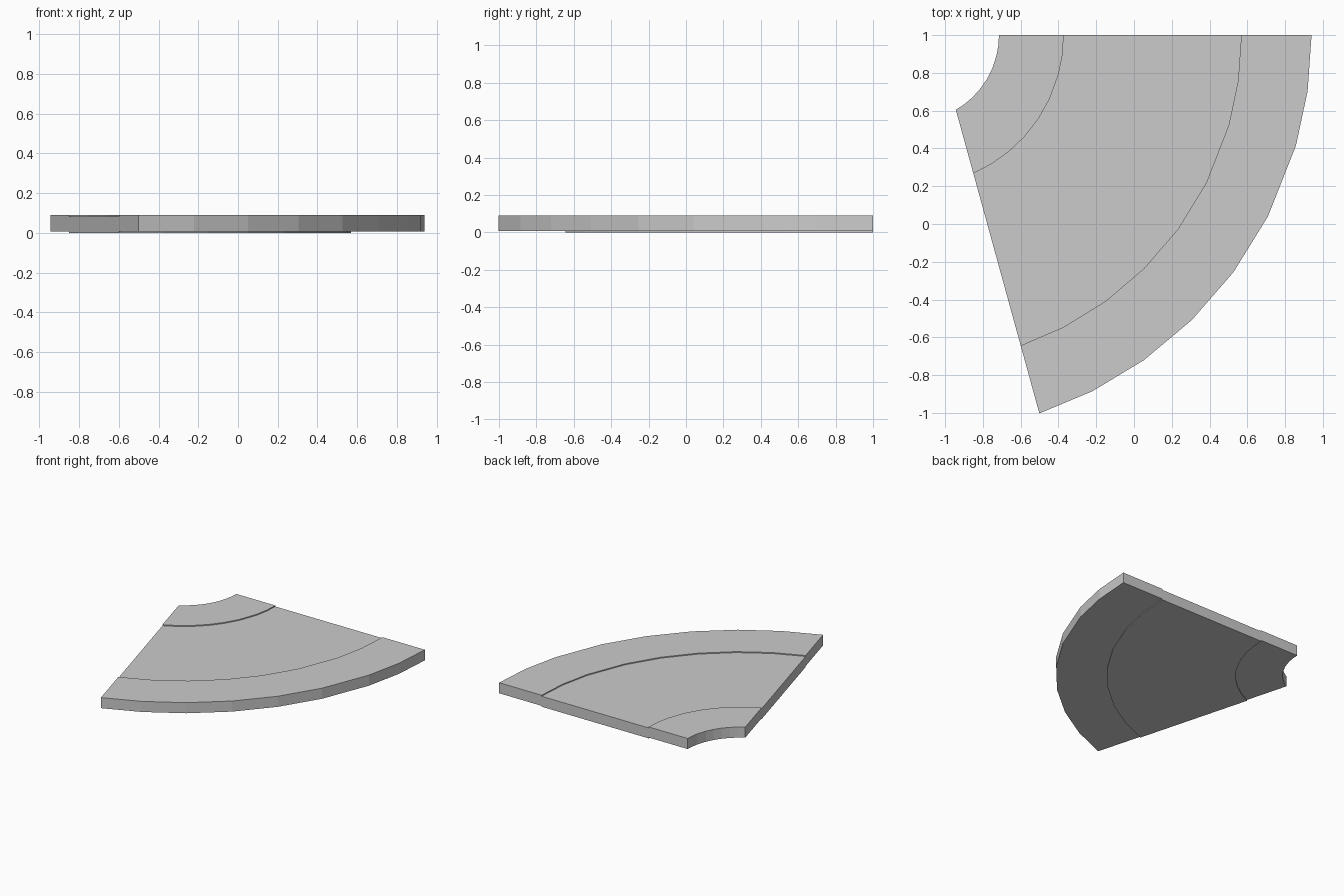
import bpy, bmesh
from math import asin, cos, sin, radians

if "Cube" in bpy.data.objects:
    bpy.data.objects.remove(bpy.data.objects["Cube"])

CX, CY = -1.172, 1.0          # centre of the arcs
CUT_ANGLE, CUT_OFFSET = radians(74.62), 0.1157   # slanted straight side

# Uneven arc divisions, as fractions of the full sweep
STEPS = [0, 0.113, 0.225, 0.378, 0.51, 0.638, 0.764, 0.885, 1]

# Radial cross-section (radius, height): sunken middle band between two raised bands
R0, R1, R2, R3 = 0.457, 0.80, 1.74, 2.112
PROFILE = [(R0, 0.007), (R0, 0.091), (R1, 0.091), (R1, 0.083),
           (R2, 0.083), (R2, 0.091), (R3, 0.091), (R3, 0.007),
           (R2, 0.007), (R2, 0.0), (R1, 0.0), (R1, 0.007)]


def point(r, z, t):
    # Each radius stops where it meets the slanted side
    a = -t * (CUT_ANGLE - asin(CUT_OFFSET / r))
    return (CX + r * cos(a), CY + r * sin(a), z)


# Sweep the section along the arc and cap both ends
bm = bmesh.new()
rings = [[bm.verts.new(point(r, z, t)) for r, z in PROFILE] for t in STEPS]
n = len(PROFILE)
for a, b in zip(rings, rings[1:]):
    for i in range(n):
        j = (i + 1) % n
        bm.faces.new((a[i], a[j], b[j], b[i]))
bm.faces.new(rings[0])
bm.faces.new(rings[-1][::-1])
bmesh.ops.recalc_face_normals(bm, faces=bm.faces)

mesh = bpy.data.meshes.new("curved_slab")
bm.to_mesh(mesh)
bm.free()
slab = bpy.data.objects.new("curved_slab", mesh)
bpy.context.collection.objects.link(slab)
